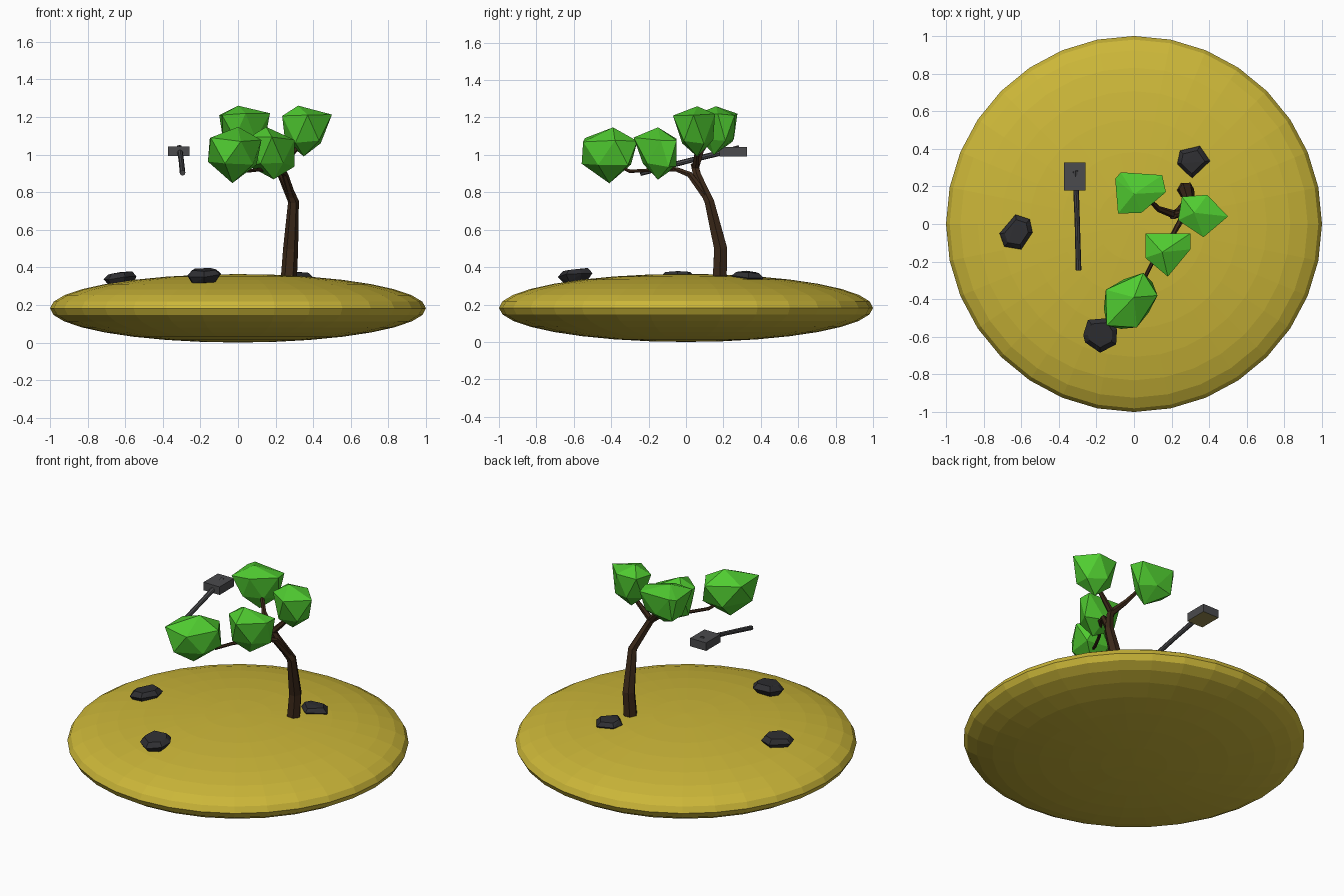
import bpy, bmesh, math, random
from mathutils import Vector

if "Cube" in bpy.data.objects:
    bpy.data.objects.remove(bpy.data.objects["Cube"])

random.seed(4)


def material(name, rgb):
    m = bpy.data.materials.new(name)
    m.diffuse_color = (*rgb, 1)
    m.use_nodes = True
    m.node_tree.nodes["Principled BSDF"].inputs["Base Color"].default_value = m.diffuse_color
    return m


SAND = material("sand", (0.60, 0.47, 0.04))
LEAF = material("leaf", (0.08, 0.60, 0.03))
BARK = material("bark", (0.045, 0.022, 0.010))
STONE = material("stone", (0.028, 0.028, 0.032))
METAL = material("metal", (0.07, 0.07, 0.075))
UNDER = material("head_underside", (0.30, 0.25, 0.08))


def finish(bm, name, *mats):
    bmesh.ops.recalc_face_normals(bm, faces=bm.faces)
    me = bpy.data.meshes.new(name)
    bm.to_mesh(me)
    bm.free()
    for m in mats:
        me.materials.append(m)
    ob = bpy.data.objects.new(name, me)
    bpy.context.collection.objects.link(ob)
    return ob


def hull(name, points, mat):
    bm = bmesh.new()
    for p in points:
        bm.verts.new(p)
    bmesh.ops.convex_hull(bm, input=bm.verts)
    bmesh.ops.delete(bm, geom=[v for v in bm.verts if not v.link_faces], context='VERTS')
    return finish(bm, name, mat)


def tube(name, path, mat, sides=6):
    """Sweep a polygon along (x, y, z, radius) points."""
    bm = bmesh.new()
    pts = [Vector(p[:3]) for p in path]
    rings = []
    for i, p in enumerate(pts):
        d = (pts[min(i + 1, len(pts) - 1)] - pts[max(i - 1, 0)]).normalized()
        ref = Vector((1, 0, 0)) if abs(d.x) < 0.85 else Vector((0, 1, 0))
        u = (ref - d * ref.dot(d)).normalized()
        v = d.cross(u)
        ring = []
        for k in range(sides):
            a = math.tau * k / sides
            ring.append(bm.verts.new(p + (u * math.cos(a) + v * math.sin(a)) * path[i][3]))
        rings.append(ring)
    for r0, r1 in zip(rings, rings[1:]):
        for k in range(sides):
            j = (k + 1) % sides
            bm.faces.new((r0[k], r0[j], r1[j], r1[k]))
    bm.faces.new(rings[0][::-1])
    bm.faces.new(rings[-1])
    return finish(bm, name, mat)


# Island: flattened sphere
bm = bmesh.new()
bmesh.ops.create_uvsphere(bm, u_segments=32, v_segments=16, radius=1)
for v in bm.verts:
    v.co.z = v.co.z * 0.182 + 0.182
finish(bm, "island", SAND)

# Trunk and branches
tube("trunk", [(0.27, 0.18, 0.33, 0.043), (0.28, 0.185, 0.50, 0.040),
               (0.295, 0.125, 0.75, 0.029), (0.235, 0.06, 0.89, 0.024),
               (0.205, 0.045, 0.95, 0.022)], BARK)
tube("left_branch", [(0.215, 0.05, 0.93, 0.022), (0.13, 0.08, 1.02, 0.016),
                     (0.06, 0.15, 1.12, 0.010)], BARK)
tube("right_branch", [(0.215, 0.05, 0.93, 0.020), (0.30, 0.06, 1.02, 0.014),
                      (0.36, 0.05, 1.10, 0.010)], BARK)
tube("front_branch", [(0.285, 0.105, 0.78, 0.022), (0.25, 0.02, 0.895, 0.017),
                      (0.21, -0.05, 0.922, 0.013), (0.10, -0.20, 0.918, 0.010),
                      (0.05, -0.30, 0.912, 0.010), (0.0, -0.38, 0.95, 0.008)], BARK)
tube("middle_twig", [(0.21, -0.05, 0.92, 0.011), (0.19, -0.15, 0.98, 0.008)], BARK)


# Leaf clumps: rim outline, narrower lower ring, top and bottom tips
def clump(name, rim, top, rim_z, low_z, low_scale, tip):
    n = len(rim)
    cx, cy = sum(p[0] for p in rim) / n, sum(p[1] for p in rim) / n
    pts = [top, tip]
    for i, (x, y) in enumerate(rim):
        x2, y2 = rim[(i + 1) % n]
        pts.append((x, y, rim_z + random.uniform(-0.012, 0.012)))
        pts.append((cx + ((x + x2) / 2 - cx) * low_scale,
                    cy + ((y + y2) / 2 - cy) * low_scale,
                    low_z + random.uniform(-0.012, 0.012)))
    hull(name, pts, LEAF)


clump("front_leaves", [(0.05, -0.26), (0.125, -0.38), (0.015, -0.55), (-0.145, -0.54), (-0.15, -0.35)],
      (0.0, -0.39, 1.147), 1.08, 0.955, 1.1, (-0.03, -0.41, 0.848))
clump("middle_leaves", [(0.06, -0.05), (0.30, -0.05), (0.30, -0.135), (0.18, -0.28), (0.06, -0.18)],
      (0.15, -0.15, 1.147), 1.085, 0.945, 1.0, (0.19, -0.15, 0.868))
clump("right_leaves", [(0.235, 0.02), (0.255, 0.145), (0.39, 0.155), (0.50, 0.04), (0.37, -0.07)],
      (0.32, 0.06, 1.26), 1.21, 1.07, 0.95, (0.35, 0.06, 0.99))
clump("left_leaves", [(-0.10, 0.24), (-0.07, 0.275), (0.15, 0.26), (0.17, 0.17), (0.04, 0.06), (-0.085, 0.055)],
      (0.0, 0.16, 1.26), 1.21, 1.08, 0.88, (0.05, 0.15, 1.0))


# Rocks: faceted flat-topped lumps tilted with the ground
def rock(name, rim, z):
    n = len(rim)
    cx, cy = sum(p[0] for p in rim) / n, sum(p[1] for p in rim) / n
    pts = []
    for s, dz in ((1, 0.0), (0.72, 0.028), (0.7, -0.04)):
        for x, y in rim:
            lx, ly = (x - cx) * s, (y - cy) * s
            slope = -0.15 * (lx * cx + ly * cy)
            pts.append((cx + lx, cy + ly, z + dz + slope + random.uniform(-0.005, 0.005)))
    hull(name, pts, STONE)


rock("left_rock", [(-0.715, -0.05), (-0.63, 0.05), (-0.555, 0.025), (-0.54, -0.045), (-0.60, -0.135), (-0.69, -0.12)], 0.345)
rock("front_rock", [(-0.27, -0.59), (-0.245, -0.51), (-0.13, -0.50), (-0.09, -0.56), (-0.095, -0.64), (-0.18, -0.685), (-0.26, -0.63)], 0.36)
rock("back_rock", [(0.23, 0.32), (0.245, 0.39), (0.35, 0.415), (0.405, 0.335), (0.31, 0.245), (0.28, 0.27)], 0.347)

# Floating hammer
tube("hammer_handle", [(-0.295, -0.245, 0.902, 0.015), (-0.302, 0.02, 0.97, 0.014),
                       (-0.312, 0.285, 1.036, 0.016)], METAL, 8)
bm = bmesh.new()
bmesh.ops.create_cube(bm, size=1)
for v in bm.verts:
    v.co = Vector((-0.315 + v.co.x * 0.115, 0.253 + v.co.y * 0.147, 1.017 + v.co.z * 0.052))
bm.normal_update()
for f in bm.faces:
    f.material_index = 1 if f.normal.z < -0.9 else 0
finish(bm, "hammer_head", METAL, UNDER)
